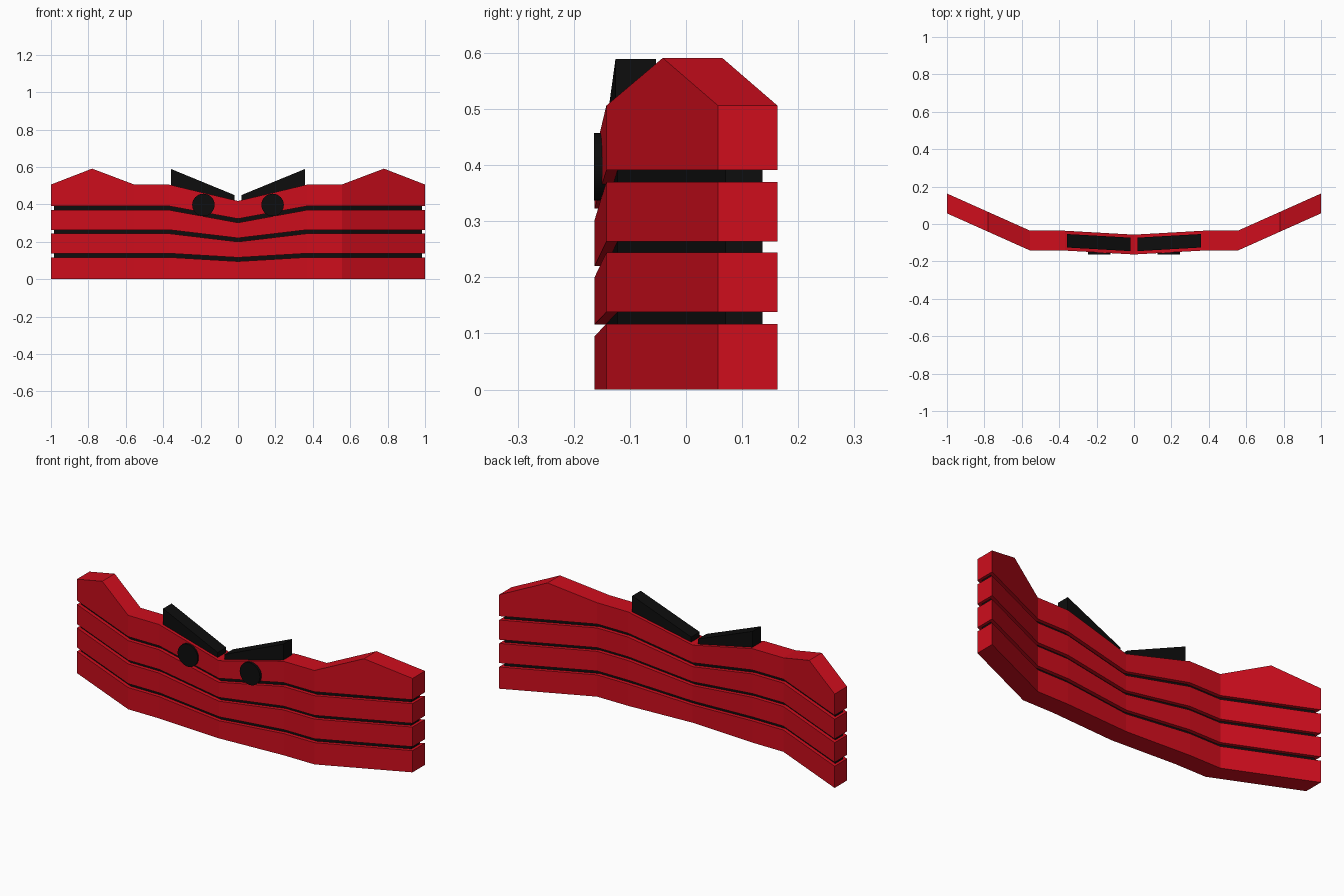
import bpy, bmesh
from math import pi

if "Cube" in bpy.data.objects:
    bpy.data.objects.remove(bpy.data.objects["Cube"])


def material(name, color):
    m = bpy.data.materials.new(name)
    m.diffuse_color = color
    m.use_nodes = True
    m.node_tree.nodes["Principled BSDF"].inputs["Base Color"].default_value = m.diffuse_color
    return m


red = material("red_paint", (0.62, 0.004, 0.012, 1))
black = material("black_plastic", (0.004, 0.004, 0.004, 1))


def lerp(points, x):
    """Piecewise linear lookup in |x|."""
    x = abs(x)
    for (x0, v0), (x1, v1) in zip(points, points[1:]):
        if x <= x1 + 1e-9:
            return v0 + (v1 - v0) * (x - x0) / (x1 - x0)
    return points[-1][1]


# plan curve of the front face, as (|x|, y)
FRONT = [(0, -0.163), (0.37, -0.142), (0.555, -0.142), (1, 0.057)]
DEPTH = 0.106


def strip(name, xs, bottom, top, mat, inset_front=0.0, inset_back=0.0):
    """Band following the plan curve between two height profiles."""
    bm = bmesh.new()
    rings = []
    for x in xs:
        f = lerp(FRONT, x) + inset_front
        b = lerp(FRONT, x) + DEPTH - inset_back
        lo, hi = lerp(bottom, x), lerp(top, x)
        rings.append([bm.verts.new(c) for c in
                      ((x, f, lo), (x, b, lo), (x, b, hi), (x, f, hi))])
    for r, s in zip(rings, rings[1:]):
        for i in range(4):
            j = (i + 1) % 4
            bm.faces.new((r[i], r[j], s[j], s[i]))
    bm.faces.new(rings[0])
    bm.faces.new(rings[-1])
    bmesh.ops.recalc_face_normals(bm, faces=bm.faces)
    me = bpy.data.meshes.new(name)
    bm.to_mesh(me)
    bm.free()
    me.materials.append(mat)
    ob = bpy.data.objects.new(name, me)
    bpy.context.collection.objects.link(ob)
    return ob


def both_sides(half):
    return [-x for x in reversed(half)] + [0] + list(half)


def vee(mid, side):
    return [(0, mid), (0.37, side), (1, side)]


# red slats, dipping at the centre; the top one has raised shoulders
crest = [(0, 0.418), (0.37, 0.506), (0.555, 0.506), (0.78, 0.591), (1, 0.506)]
bottoms = [vee(0, 0), vee(0.116, 0.138), vee(0.22, 0.264), vee(0.323, 0.391)]
tops = [vee(0.095, 0.117), vee(0.2, 0.244), vee(0.302, 0.37), crest]
stations = both_sides((0.37, 0.555, 0.78, 1))
for i, (lo, hi) in enumerate(zip(bottoms, tops)):
    strip(f"slat_{i + 1}", stations, lo, hi, red)

# recessed black strips filling the gaps
for i in range(3):
    strip(f"gap_strip_{i + 1}", both_sides((0.37, 0.555, 0.985)),
          tops[i], bottoms[i + 1], black, 0.02, 0.02)

# black wedge fins and round discs, left and right
for side, s in (("left", -1), ("right", 1)):
    strip(f"{side}_fin", [s * 0.02, s * 0.358],
          [(0, 0.415), (0.37, 0.5)], [(0, 0.442), (0.358, 0.589)],
          black, 0.017, 0.017)
    bpy.ops.mesh.primitive_cylinder_add(
        vertices=32, radius=0.06, depth=0.024,
        location=(s * 0.185, -0.152, 0.397), rotation=(pi / 2, 0, 0))
    disc = bpy.context.object
    disc.name = f"{side}_disc"
    disc.data.materials.append(black)
    bpy.ops.object.shade_smooth_by_angle()
